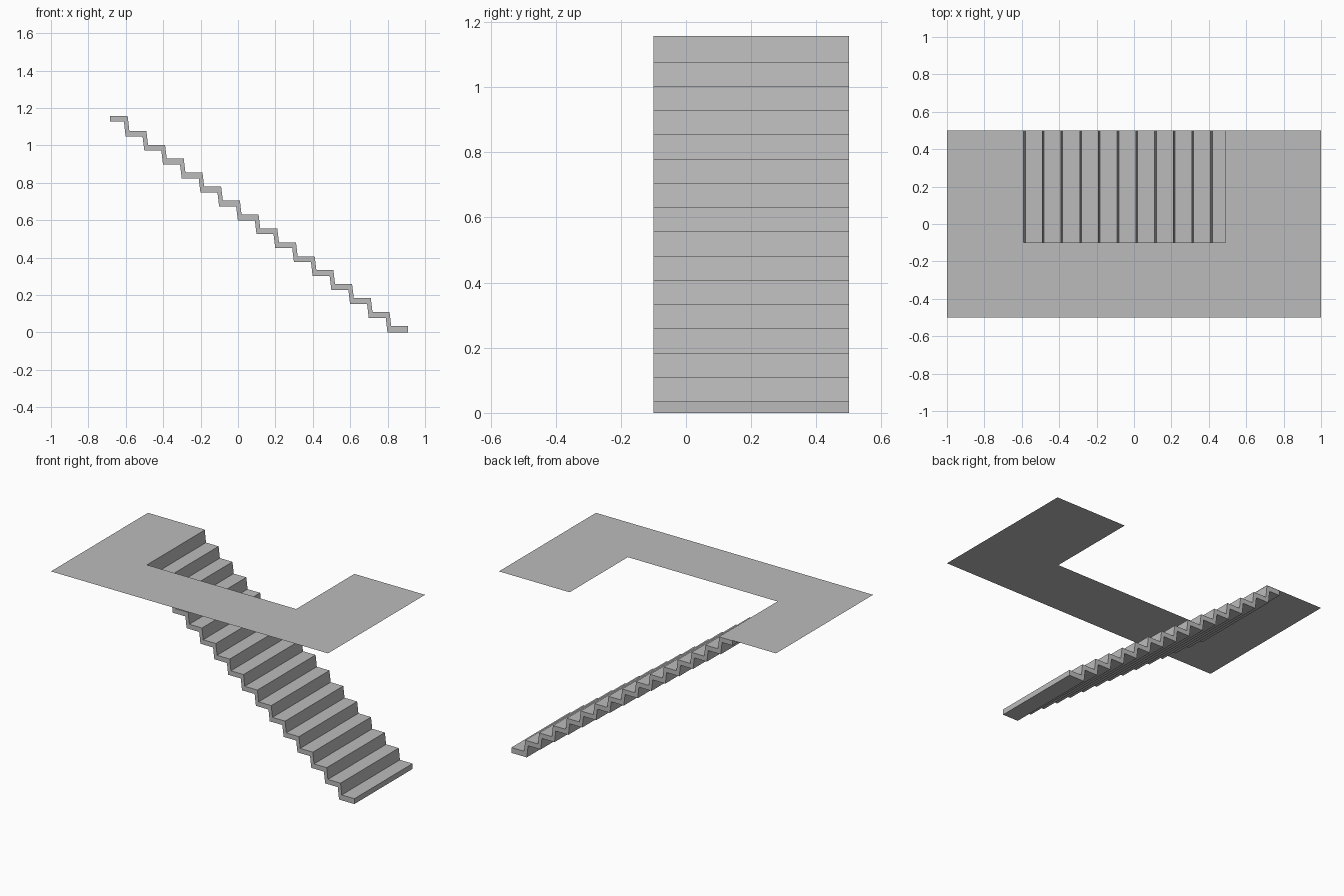
import bpy
import bmesh

cube = bpy.data.objects.get("Cube")
if cube:
    bpy.data.objects.remove(cube, do_unlink=True)

grey = bpy.data.materials.new("plain grey")
grey.use_nodes = True
colour = (0.5, 0.5, 0.5, 1)
grey.diffuse_color = colour
grey.node_tree.nodes["Principled BSDF"].inputs["Base Color"].default_value = colour

BACK, STAIR_FRONT = 0.5, -0.1
FLOOR_Z = 1.16


def make_object(name, points, extrude=None):
    """Fill an outline and, if asked, extrude it into a solid."""
    bm = bmesh.new()
    face = bm.faces.new([bm.verts.new(p) for p in points])
    if extrude:
        result = bmesh.ops.extrude_face_region(bm, geom=[face], use_keep_orig=True)
        moved = [g for g in result["geom"] if isinstance(g, bmesh.types.BMVert)]
        bmesh.ops.translate(bm, verts=moved, vec=extrude)
        bmesh.ops.recalc_face_normals(bm, faces=bm.faces)
    mesh = bpy.data.meshes.new(name)
    bm.to_mesh(mesh)
    bm.free()
    mesh.materials.append(grey)
    obj = bpy.data.objects.new(name, mesh)
    bpy.context.collection.objects.link(obj)
    return obj


# Upper floor: thin sheet with a stairwell notch open to the back
left, right = -0.59, 0.49
floor_outline = [(-1, -BACK), (1, -BACK), (1, BACK), (right, BACK),
                 (right, STAIR_FRONT), (left, STAIR_FRONT), (left, BACK), (-1, BACK)]
make_object("upper_floor", [(x, y, FLOOR_Z) for x, y in floor_outline])

# Staircase: folded profile with slightly raked risers
STEPS, RUN, RISE = 16, 0.1, 0.0745
THICK, RISER, RAKE = 0.031, 0.02, 0.009
upper, lower = [], []
for k in range(STEPS):
    nose = 0.91 - RUN * k
    top = 0.035 + RISE * k
    if k == STEPS - 1:
        top = FLOOR_Z - 0.002
    under = top - THICK if k else 0
    upper.append((nose, top))
    lower.append((nose - RISER if k else nose, under))
    # foot of the next riser
    foot = nose - RUN + RAKE
    if k < STEPS - 1:
        upper.append((foot, top))
        lower.append((foot - RISER, under))
    else:
        upper.append((-0.685, top))
        lower.append((-0.685, under))
profile = upper + lower[::-1]
make_object("staircase", [(x, STAIR_FRONT, z) for x, z in profile],
            extrude=(0, BACK - STAIR_FRONT, 0))
